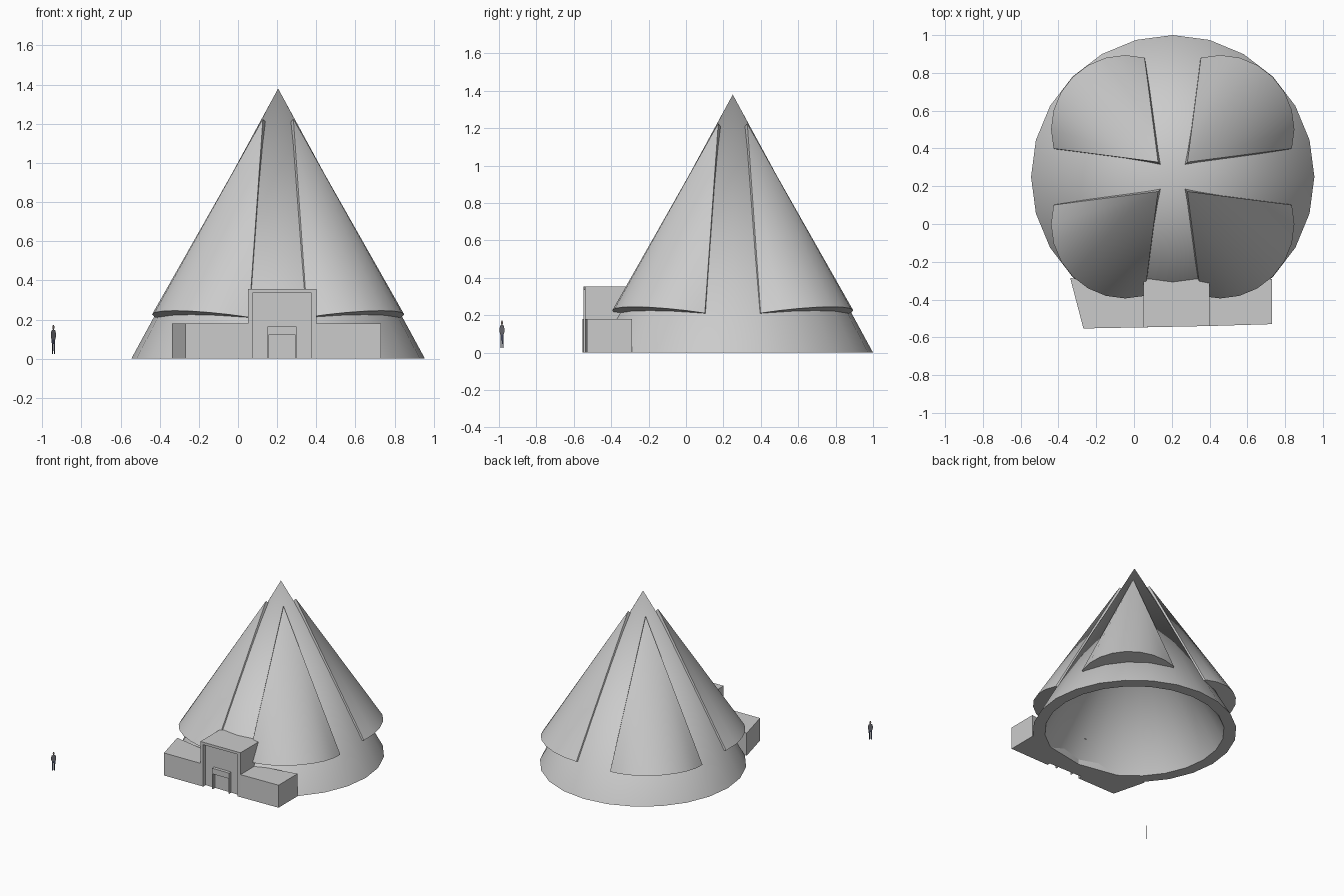
import bpy, bmesh
from math import sin, cos, pi, radians, hypot, atan2

if "Cube" in bpy.data.objects:
    bpy.data.objects.remove(bpy.data.objects["Cube"])

CX, CY = 0.205, 0.25          # centre of the conical tent
SEG = 24


def make(name, verts, faces, smooth=False, recalc=True):
    me = bpy.data.meshes.new(name)
    me.from_pydata(verts, [], faces)
    if recalc:
        bm = bmesh.new()
        bm.from_mesh(me)
        bmesh.ops.recalc_face_normals(bm, faces=bm.faces)
        bm.to_mesh(me)
        bm.free()
    ob = bpy.data.objects.new(name, me)
    bpy.context.collection.objects.link(ob)
    if smooth:
        bpy.ops.object.select_all(action='DESELECT')
        ob.select_set(True)
        bpy.context.view_layer.objects.active = ob
        bpy.ops.object.shade_smooth_by_angle(angle=radians(30))
    return ob


def prism(name, outline, z0, z1):
    n = len(outline)
    verts = [(x, y, z) for z in (z0, z1) for x, y in outline]
    faces = [tuple(range(n)), tuple(range(n, 2 * n))]
    faces += [(i, (i + 1) % n, n + (i + 1) % n, n + i) for i in range(n)]
    return make(name, verts, faces)


def box(name, x0, x1, y0, y1, z0, z1):
    return prism(name, [(x0, y0), (x1, y0), (x1, y1), (x0, y1)], z0, z1)


# Hollow cone: outer wall, inner wall and flat base ring
verts = []
for r in (0.75, 0.66):
    verts += [(CX + r * cos(2 * pi * i / SEG), CY + r * sin(2 * pi * i / SEG), 0)
              for i in range(SEG)]
verts += [(CX, CY, 1.38), (CX, CY, 1.214)]
faces = []
for i in range(SEG):
    j = (i + 1) % SEG
    faces += [(i, j, 2 * SEG), (SEG + j, SEG + i, 2 * SEG + 1),
              (j, i, SEG + i, SEG + j)]
make("main_cone", verts, faces, smooth=True)


# Four overlapping cone flaps on the diagonals, each with a tilted bottom lip
def flap(name, heading):
    ca, sa = cos(heading), sin(heading)

    def place(d, s, z):
        return (CX + d * ca - s * sa, CY + d * sa + s * ca, z)

    lip, inner = [], []
    n = 8
    for k in range(n + 1):
        t = radians(-60 + 120 * k / n)
        d, s = 0.355 + 0.393 * cos(t), 0.393 * sin(t)
        z = 0.21 + (d - 0.54) * 0.17
        az = atan2(s, d)
        lip.append(place(d, s, z))
        di, si = 0.605 * cos(az), 0.605 * sin(az)
        inner.append(place(di, si, 0.21 + (di - 0.54) * 0.17))
    m = n + 1
    verts = lip + inner + [place(0.11, 0, 1.225), place(0.08, 0, 1.2)]
    a, b = 2 * m, 2 * m + 1
    faces = []
    for k in range(n):
        faces += [(k, k + 1, a), (k + 1, k, m + k, m + k + 1), (m + k + 1, m + k, b)]
    faces += [(0, a, b, m), (a, n, m + n, b)]
    make(name, verts, faces, smooth=True)


for k, side in enumerate(("back_right", "back_left", "front_left", "front_right")):
    flap("cone_flap_" + side, pi / 4 + k * pi / 2)

# Low entrance building, footprint notched for the recessed doorway
prism("entrance_wings",
      [(-0.268, -0.553), (0.05, -0.547), (0.075, -0.547), (0.075, -0.515),
       (0.375, -0.515), (0.375, -0.54), (0.40, -0.54), (0.73, -0.53),
       (0.73, -0.29), (0.45, -0.341), (0.205, -0.388), (-0.05, -0.341),
       (-0.338, -0.285)], 0, 0.18)

# Taller centre block with a raised frame round the recess
prism("entrance_tower",
      [(0.05, -0.547), (0.075, -0.547), (0.075, -0.515), (0.375, -0.515),
       (0.375, -0.54), (0.40, -0.54), (0.40, -0.31), (0.05, -0.31)], 0.18, 0.335)
prism("entrance_lintel",
      [(0.05, -0.547), (0.40, -0.54), (0.40, -0.29), (0.05, -0.29)], 0.335, 0.355)

# Door surround and header
box("door_header", 0.15, 0.30, -0.54, -0.51, 0.12, 0.165)
for name, x in (("door_jamb_left", 0.15), ("door_jamb_right", 0.293)):
    box(name, x, x + 0.007, -0.54, -0.51, 0, 0.12)


# Flat cut-out figure for scale, turned 45 degrees
def card(name, outline, color):
    verts = [(-0.943 + u * 0.707, -0.984 + u * 0.707, z) for u, z in outline]
    ob = make(name, verts, [tuple(range(len(verts)))], recalc=False)
    mat = bpy.data.materials.new(name)
    mat.diffuse_color = color
    mat.use_nodes = True
    mat.node_tree.nodes["Principled BSDF"].inputs["Base Color"].default_value = mat.diffuse_color
    ob.data.materials.append(mat)


def mirrored(half):
    return half + [(-u, z) for u, z in reversed(half)]


card("figure_head", mirrored([(0.004, 0.148), (0.007, 0.156), (0.006, 0.167),
                              (0.002, 0.172)]), (0.25, 0.2, 0.18, 1))
card("figure_shirt", mirrored([(0.013, 0.098), (0.018, 0.110), (0.018, 0.130),
                               (0.014, 0.144), (0.004, 0.148)]), (0.16, 0.16, 0.18, 1))
for name, s in (("figure_leg_left", -1), ("figure_leg_right", 1)):
    card(name, [(s * 0.013, 0.098), (0, 0.098), (s * 0.001, 0.080), (s * 0.003, 0.024),
                (s * 0.011, 0.024), (s * 0.011, 0.060)], (0.06, 0.07, 0.12, 1))
